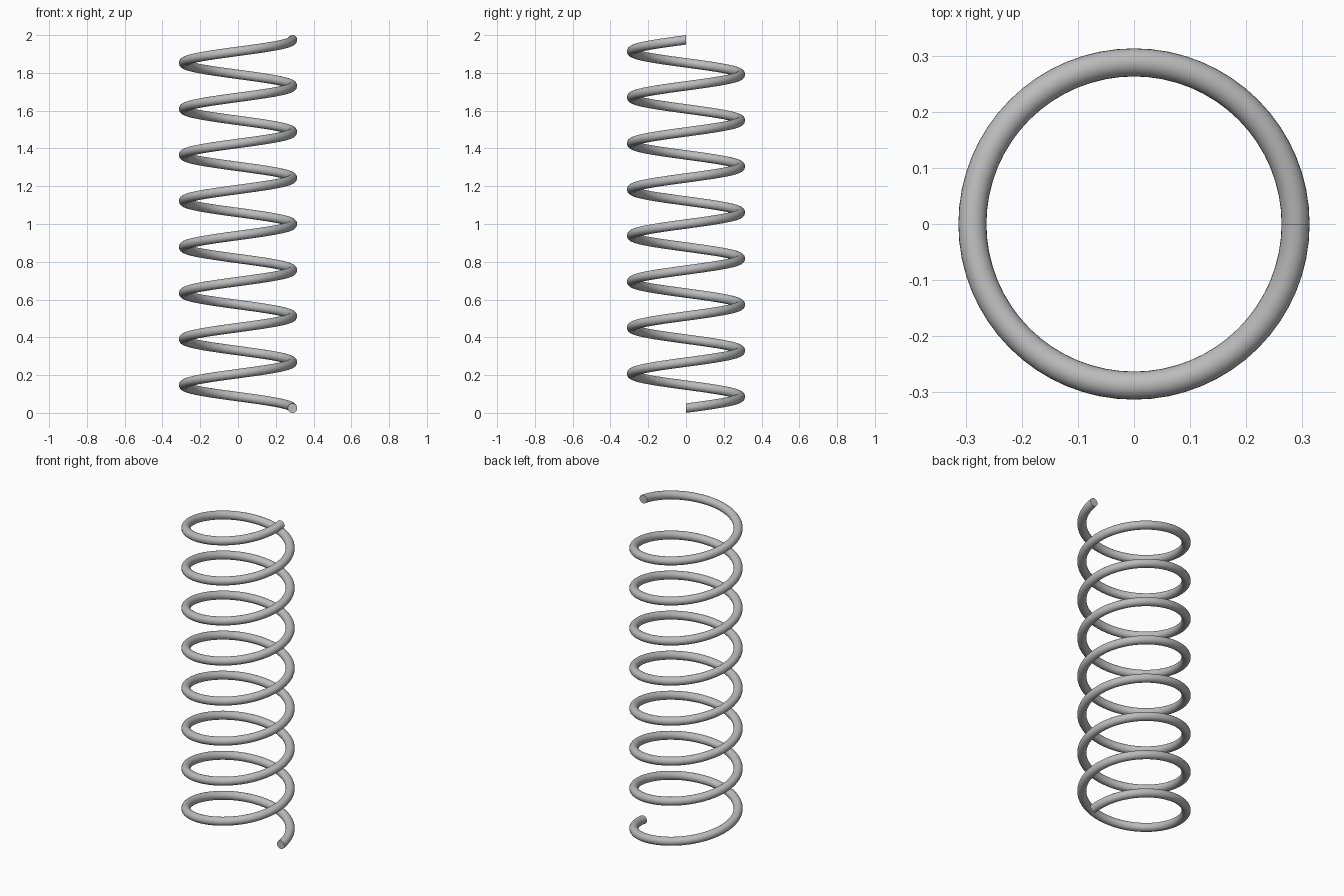
import bpy, bmesh, math

if "Cube" in bpy.data.objects:
    bpy.data.objects.remove(bpy.data.objects["Cube"], do_unlink=True)

COIL_RADIUS, WIRE_RADIUS = 0.288, 0.025
TURNS, STEPS, SIDES = 8, 64, 24
HEIGHT = 2 - 2 * WIRE_RADIUS

# Steel colour
steel = bpy.data.materials.new("grey steel")
steel.use_nodes = True
colour = (0.5, 0.5, 0.5, 1)
steel.diffuse_color = colour
steel.node_tree.nodes["Principled BSDF"].inputs["Base Color"].default_value = colour


def wire_ring(bm, t):
    """Upright wire section at fraction t along the helix."""
    turn = math.tau * TURNS * t
    ring = []
    for i in range(SIDES):
        a = math.tau * i / SIDES
        r = COIL_RADIUS + WIRE_RADIUS * math.cos(a)
        z = WIRE_RADIUS + HEIGHT * t + WIRE_RADIUS * math.sin(a)
        ring.append(bm.verts.new((r * math.cos(turn), r * math.sin(turn), z)))
    return ring


# Coil: sections swept up the helix, closed by flat ends
bm = bmesh.new()
count = TURNS * STEPS
rings = [wire_ring(bm, n / count) for n in range(count + 1)]
for low, high in zip(rings, rings[1:]):
    for i in range(SIDES):
        j = (i + 1) % SIDES
        bm.faces.new((low[i], low[j], high[j], high[i]))
bm.faces.new(rings[0])
bm.faces.new(rings[-1])
bmesh.ops.recalc_face_normals(bm, faces=bm.faces)

mesh = bpy.data.meshes.new("spring_coil")
bm.to_mesh(mesh)
bm.free()
mesh.materials.append(steel)
coil = bpy.data.objects.new("spring_coil", mesh)
bpy.context.collection.objects.link(coil)

# Smooth wire with crisp cut ends
bpy.ops.object.select_all(action="DESELECT")
coil.select_set(True)
bpy.context.view_layer.objects.active = coil
bpy.ops.object.shade_smooth_by_angle(angle=math.radians(40))
